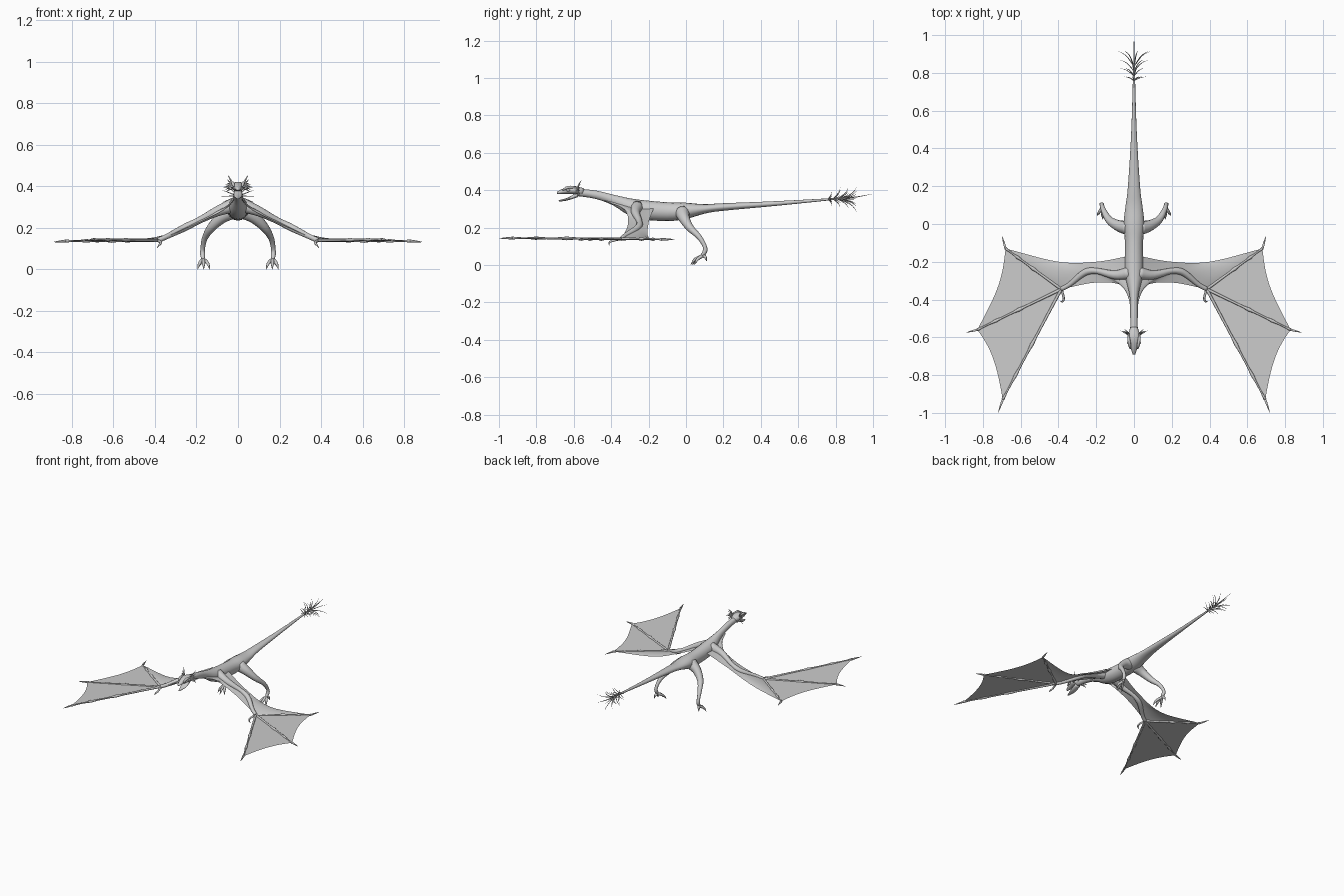
import bpy, math, random
from mathutils import Vector

random.seed(4)
if "Cube" in bpy.data.objects:
    bpy.data.objects.remove(bpy.data.objects["Cube"])

grey = bpy.data.materials.new("stone grey")
grey.use_nodes = True
colour = (.6, .6, .6, 1)
grey.diffuse_color = colour
grey.node_tree.nodes["Principled BSDF"].inputs["Base Color"].default_value = colour
ACROSS, UP = Vector((1, 0, 0)), Vector((0, 0, 1))


def make(name, verts, faces, mirror):
    mesh = bpy.data.meshes.new(name)
    mesh.from_pydata(verts, [], faces)
    mesh.materials.append(grey)
    for polygon in mesh.polygons:
        polygon.use_smooth = True
    obj = bpy.data.objects.new(name, mesh)
    bpy.context.collection.objects.link(obj)
    if mirror:
        obj.modifiers.new("Mirror", 'MIRROR').use_mirror_merge = False


def spline(points, steps):
    """Smooth curve through points of any dimension."""
    p = [Vector(q) for q in points]
    p = [p[0] * 2 - p[1]] + p + [p[-1] * 2 - p[-2]]
    curve = []
    for before, start, end, after in zip(p, p[1:], p[2:], p[3:]):
        for i in range(steps):
            t = i / steps
            leave, arrive = (end - before) / 2, (after - start) / 2
            bend = (end - start) * 3 - leave * 2 - arrive
            twist = leave + arrive - (end - start) * 2
            curve.append(start + leave * t + bend * t ** 2 + twist * t ** 3)
    return curve + [p[-2]]


def tube(name, points, ref=ACROSS, sides=12, steps=4, mirror=True):
    """Loft rings; each point is x, y, z, size along ref and, if oval, size across it."""
    rings = spline(points, steps)
    centres = [ring.to_3d() if len(ring) == 3 else Vector(ring[:3]) for ring in rings]
    verts, last = [], len(rings) - 1
    for i, ring in enumerate(rings):
        tangent = (centres[min(i + 1, last)] - centres[max(i - 1, 0)]).normalized()
        u = (ref - tangent * ref.dot(tangent)).normalized()
        v = tangent.cross(u)
        for k in range(sides):
            angle = math.tau * k / sides
            verts.append(centres[i] + u * ring[3] * math.cos(angle)
                         + v * ring[-1] * math.sin(angle))
    faces = []
    for start in range(0, last * sides, sides):
        for k in range(sides):
            a, b = start + k, start + (k + 1) % sides
            faces.append((a, b, b + sides, a + sides))
    faces += [range(sides)[::-1], range(last * sides, len(verts))]
    make(name, verts, [tuple(face) for face in faces], mirror)


def spine_tube(name, sections):
    """Central part from sections of y, z, half width, half height."""
    tube(name, [(0, *section) for section in sections], sides=16, mirror=False)


def spike(name, base, tip, radius, bow, mirror=True):
    """Bowed thorn that tapers to a point."""
    middle = base.lerp(tip, .5) + bow
    along = tip - base
    ref = UP if abs(along.x) > abs(along.z) else ACROSS
    tube(name, [(*base, radius), (*middle, radius * .7), (*tip, radius * .05)],
         ref, sides=6, mirror=mirror)


def sheet(name, edge_a, edge_b, rows=6):
    """Membrane stretched between two curves with equal point counts."""
    count = len(edge_a)
    verts = [a.lerp(b, row / rows) for row in range(rows + 1) for a, b in zip(edge_a, edge_b)]
    faces = []
    for row in range(rows):
        for i in range(row * count, row * count + count - 1):
            faces.append((i, i + 1, i + count + 1, i + count))
    make(name, verts, faces, True)


# Body, neck and tail in one tapering loft
spine_tube("body", [(-.59, .39, .02, .02), (-.48, .375, .02, .022), (-.38, .345, .023, .028),
                    (-.26, .3, .048, .05), (-.1, .285, .048, .05), (0, .29, .055, .043),
                    (.1, .3, .044, .025), (.2, .31, .032, .02), (.5, .33, .014, .012),
                    (.88, .36, .003, .003)])

# Head with open jaws, brows and eyes
spine_tube("upper_head", [(-.55, .39, .02, .02), (-.6, .4, .035, .022),
                          (-.65, .395, .02, .015), (-.69, .385, .007, .006)])
spine_tube("lower_jaw", [(-.58, .375, .02, .012), (-.63, .353, .02, .007),
                         (-.68, .342, .005, .004)])
tube("brow_ridge", [(.02, -.66, .4, .004), (.025, -.63, .415, .008), (.03, -.58, .415, .004)])
tube("eye", [(.025, -.64, .4, .003), (.028, -.63, .4, .008), (.03, -.62, .4, .003)])

# Fan of horns behind each cheek
cheek = Vector((.02, -.59, .395))
for i in range(7):
    angle = math.radians(i * 16 - 32)
    fan = Vector((math.cos(angle), .5, math.sin(angle)))
    reach = random.uniform(.04, .07)
    spike(f"head_horn_{i}", cheek + fan * .01, cheek + fan * reach, .005, UP * .004)

# Tail tuft of backswept spines
for ring in range(4):
    root = Vector((0, .76 + ring * .025, .353))
    for k in range(7):
        angle = math.tau * (k + ring / 2) / 7
        out = Vector((math.cos(angle), 0, math.sin(angle) * .8))
        sweep = Vector((0, .02 + ring * .02, 0))
        reach = random.uniform(.04, .07) + ring * .01
        spike(f"tail_spine_{ring}_{k}", root, root + out * reach + sweep, .003, sweep / 5, False)
spike("tail_tip_spine", Vector((0, .84, .356)), Vector((0, 1, .38)), .004, UP * -.003, False)

# Wing arm and hooked thumb
wrist = Vector((.385, -.345, .14))
arm = [(.02, -.26, .31, .035), (.1, -.27, .28, .024), (.19, -.25, .235, .016),
       (.24, -.25, .21, .018), (.28, -.27, .19, .017), (.34, -.32, .16, .013), (*wrist, .012)]
tube("wing_arm", arm, UP)
tube("wing_thumb", [(*wrist, .007), (.372, -.39, .13, .006), (.378, -.41, .12, .005),
                    (.39, -.41, .105, .001)])

# Wing fingers with swollen joints and pointed claws
ends = [Vector((.68, -.13, .137)), Vector((.83, -.56, .137)), Vector((.695, -.93, .144))]
tips = [Vector((.7, -.06, .137)), Vector((.89, -.575, .132)), Vector((.72, -1, .142))]
for i, (end, tip) in enumerate(zip(ends, tips)):
    bones = []
    for step in range(33):
        t = step / 32
        swelling = sum(math.exp(-((t - joint) * 25) ** 2) for joint in (.5, .78, 1))
        bones.append((*wrist.lerp(end, t), .008 - .004 * t + .004 * swelling))
    tube(f"wing_finger_{i}", bones, UP, sides=8, steps=1)
    spike(f"wing_claw_{i}", end, tip, .007, Vector())

# Membranes between the fingers, sagging towards the wrist
for i, (start, end) in enumerate(zip(ends, ends[1:])):
    rim = []
    for step in range(13):
        t = step / 12
        point = start.lerp(end, t)
        rim.append(point + (wrist - point).normalized() * .12 * t * (1 - t))
    sheet(f"outer_membrane_{i}", [wrist] * len(rim), rim)

# Membranes behind and ahead of the arm
arm_line = spline([point[:3] for point in arm], 3)
trailing = [(.03, -.17, .31), (.2, -.2, .225), (.4, -.2, .148), ends[0]]
leading = [(.018, -.44, .345), (.055, -.33, .295), (.2, -.31, .22), wrist]
sheet("inner_membrane_rear", arm_line, spline(trailing, 6))
sheet("inner_membrane_front", arm_line, spline(leading, 6))

# Hind legs with splayed toes
tube("hind_leg", [(.03, -.02, .28, .04), (.08, -.01, .25, .03), (.13, .02, .2, .021),
                  (.16, .07, .15, .014), (.17, .1, .1, .011), (.17, .1, .07, .012),
                  (.167, .08, .045, .007)])
ankle = Vector((.167, .09, .05))
for i, toe in enumerate([(.135, .035, 0), (.165, .025, 0), (.195, .045, 0), (.18, .11, .02)]):
    claw = Vector(toe)
    knuckle = ankle.lerp(claw, .65) + UP * .012
    tube(f"toe_{i}", [(*ankle, .009), (*knuckle, .008), (*claw, .001)], sides=8)
